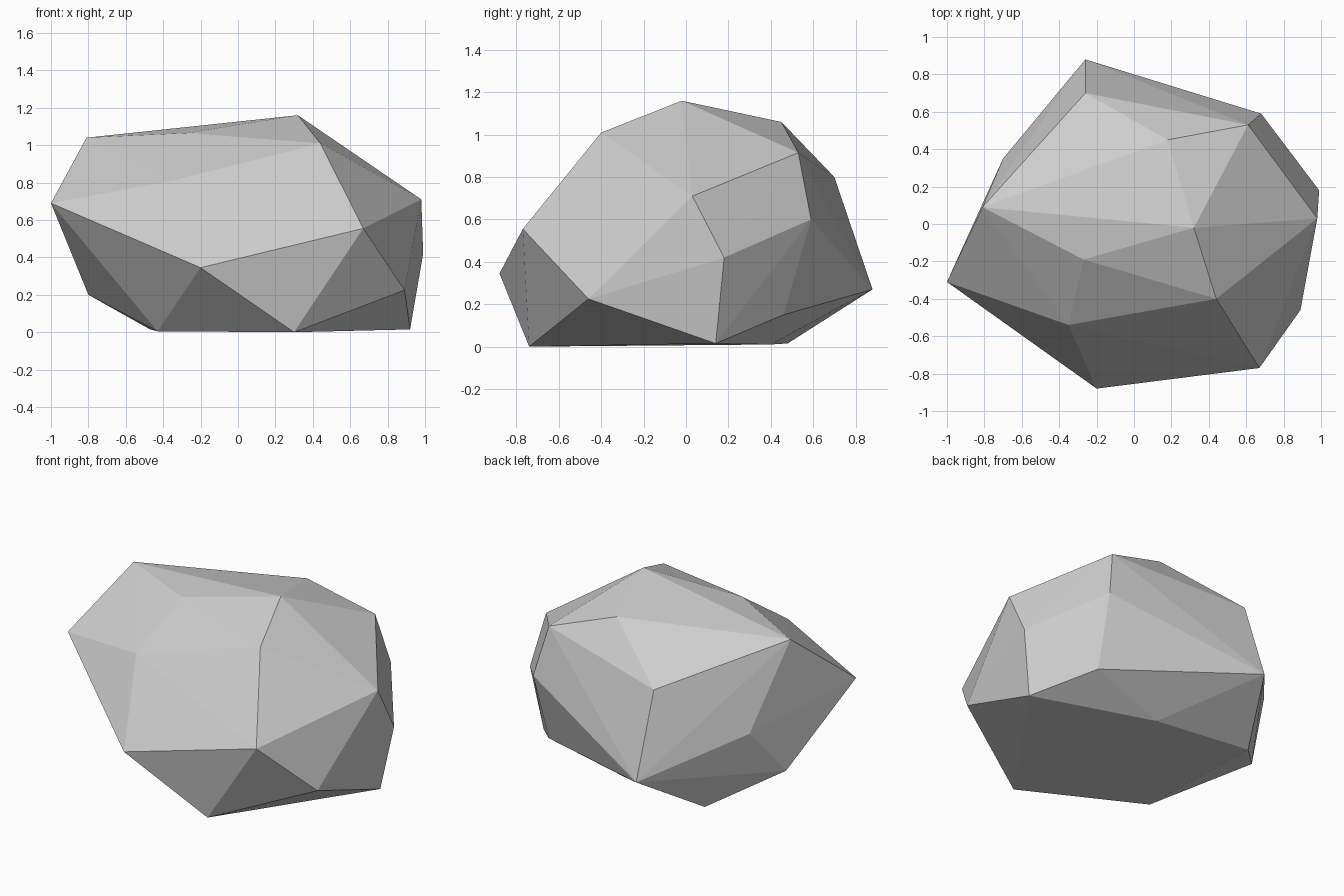
import bpy
import bmesh

# Corner points of the boulder, grouped in bands from the ground up
base = [(0.30, -0.74, 0.0), (0.92, 0.14, 0.015), (0.16, 0.40, 0.01),
        (-0.47, 0.48, 0.015), (-0.43, -0.37, 0.005)]
lower = [(-0.20, -0.88, 0.345), (0.89, -0.46, 0.225), (0.99, 0.18, 0.42),
         (0.66, 0.46, 0.15), (-0.26, 0.88, 0.27), (-0.80, 0.12, 0.20)]
middle = [(-1.0, -0.31, 0.69), (0.67, -0.77, 0.555), (0.98, 0.03, 0.71),
          (0.68, 0.59, 0.60), (-0.26, 0.70, 0.80), (-0.70, 0.35, 0.50)]
crown = [(-0.35, -0.54, 0.81), (0.44, -0.40, 1.01), (0.61, 0.53, 0.915),
         (0.18, 0.45, 1.06), (0.32, -0.02, 1.16), (-0.27, -0.19, 1.065),
         (-0.81, 0.09, 1.04)]

# Wrap the points in a faceted shell
bm = bmesh.new()
for co in base + lower + middle + crown:
    bm.verts.new(co)
bmesh.ops.convex_hull(bm, input=bm.verts[:])
loose = [v for v in bm.verts if not v.link_faces]
bmesh.ops.delete(bm, geom=loose, context='VERTS')
bmesh.ops.recalc_face_normals(bm, faces=bm.faces[:])
for f in bm.faces:
    f.smooth = False

mesh = bpy.data.meshes.new("boulder")
bm.to_mesh(mesh)
bm.free()

# Plain grey stone
stone = bpy.data.materials.new("grey stone")
stone.diffuse_color = (0.61, 0.61, 0.61, 1.0)
mesh.materials.append(stone)

boulder = bpy.data.objects.new("boulder", mesh)
bpy.context.collection.objects.link(boulder)
